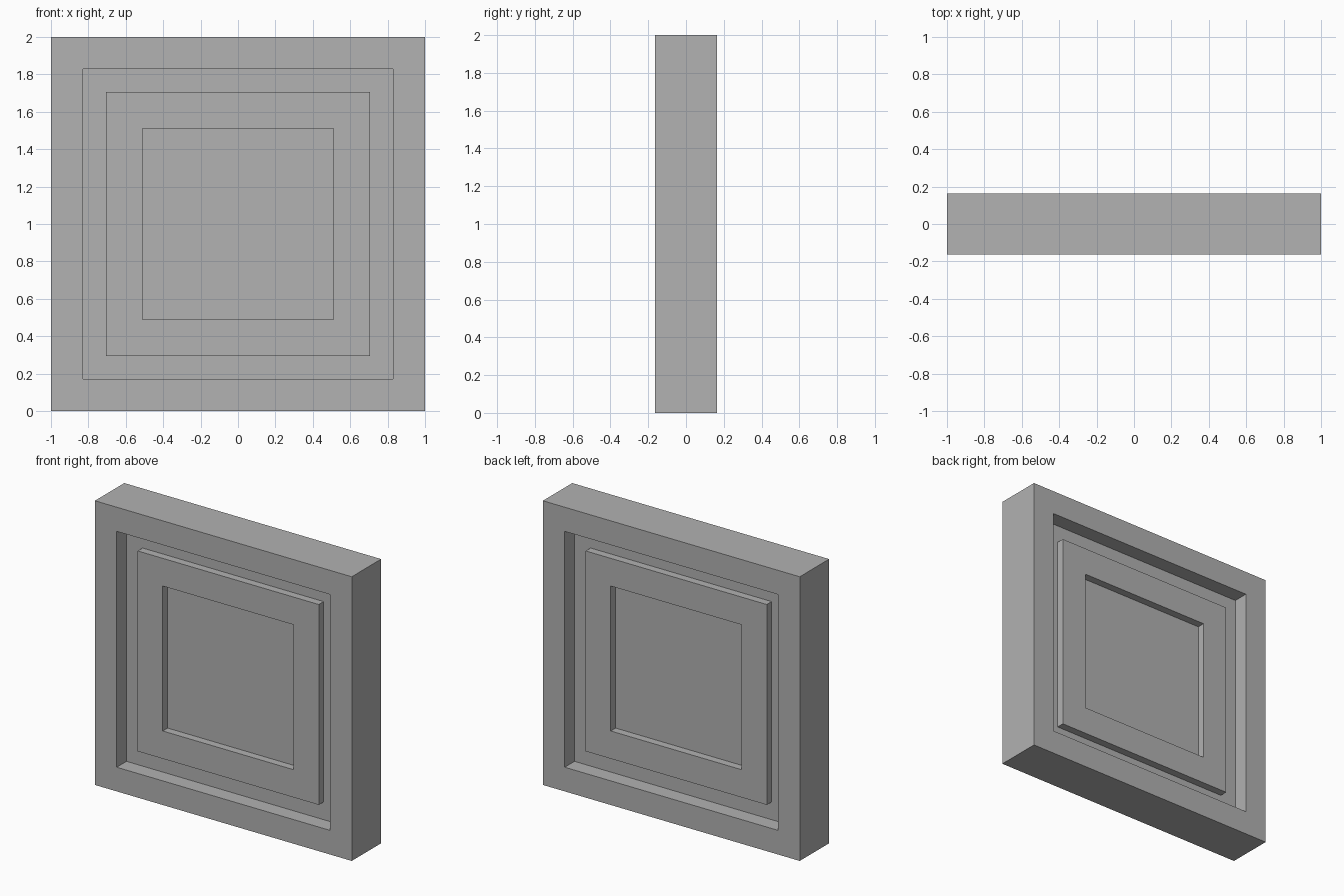
import bpy
import bmesh
from mathutils import Matrix, Vector

cube = bpy.data.objects.get("Cube")
if cube:
    bpy.data.objects.remove(cube, do_unlink=True)

HALF_DEPTH = 0.163
STEP = HALF_DEPTH / 3

# Plain grey finish
grey = bpy.data.materials.new("plain_grey")
grey.use_nodes = True
colour = (0.445, 0.445, 0.445, 1)
grey.diffuse_color = colour
grey.node_tree.nodes["Principled BSDF"].inputs["Base Color"].default_value = colour


def inset_and_push(bm, face, border, distance):
    """Inset a face, then extrude it along its normal; return the new cap."""
    bmesh.ops.inset_region(bm, faces=[face], thickness=border, use_even_offset=True)
    normal = face.normal.copy()
    cap = bmesh.ops.extrude_discrete_faces(bm, faces=[face])["faces"][0]
    bmesh.ops.translate(bm, verts=cap.verts, vec=normal * distance)
    bm.normal_update()
    return cap


# Square slab
bm = bmesh.new()
bmesh.ops.create_cube(bm, size=2, matrix=Matrix.Translation((0, 0, 1))
                      @ Matrix.Diagonal(Vector((1, HALF_DEPTH, 1, 1))))
bm.normal_update()

# Both sides: deep recess, raised panel, shallow centre recess
for side in (-1, 1):
    face = next(f for f in bm.faces if f.normal.y * side > 0.9
                and f.calc_area() > 3.9)
    for border, distance in ((0.17, -2 * STEP), (0.125, STEP), (0.195, -STEP)):
        face = inset_and_push(bm, face, border, distance)

mesh = bpy.data.meshes.new("recessed_panel_block")
bm.to_mesh(mesh)
bm.free()
mesh.materials.append(grey)
block = bpy.data.objects.new("recessed_panel_block", mesh)
bpy.context.collection.objects.link(block)
